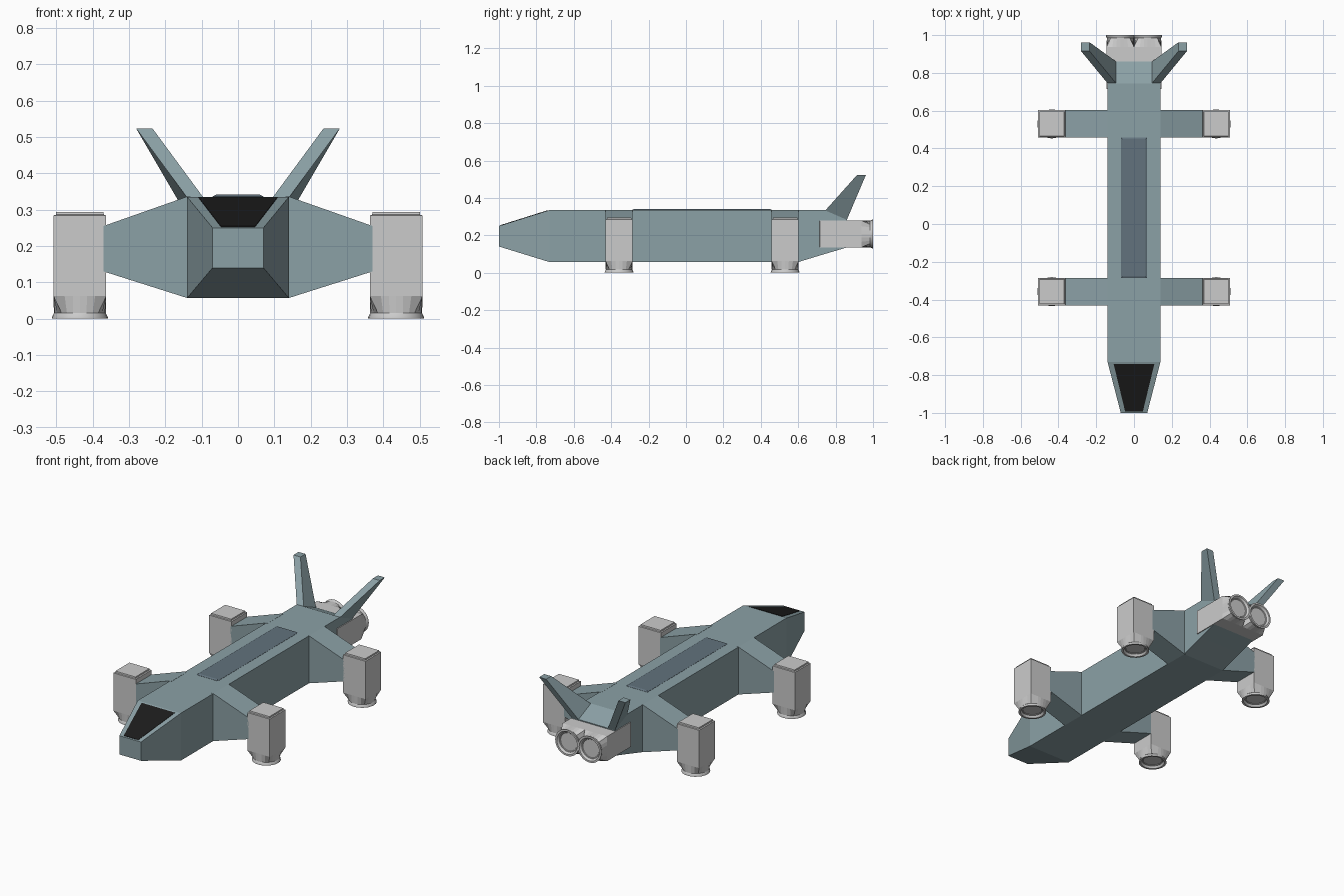
import bpy, bmesh, math
from mathutils import Matrix

if "Cube" in bpy.data.objects:
    bpy.data.objects.remove(bpy.data.objects["Cube"])


def material(name, rgb):
    m = bpy.data.materials.new(name)
    m.diffuse_color = (*rgb, 1)
    m.use_nodes = True
    m.node_tree.nodes["Principled BSDF"].inputs["Base Color"].default_value = m.diffuse_color
    return m


HULL = material("blue grey hull", (0.26, 0.355, 0.38))
PANEL = material("dark slate panel", (0.122, 0.17, 0.205))
ENGINE = material("light grey metal", (0.6, 0.6, 0.6))
GLASS = material("black glass", (0.012, 0.012, 0.012))


def loft(name, rings, mat, matrix=Matrix(), smooth=False):
    """Skin a row of closed rings with equal point counts and cap both ends."""
    bm = bmesh.new()
    loops = [[bm.verts.new(matrix @ Matrix.Translation(p).translation) for p in r] for r in rings]
    n = len(loops[0])
    for a, b in zip(loops, loops[1:]):
        for i in range(n):
            j = (i + 1) % n
            bm.faces.new((a[i], a[j], b[j], b[i]))
    bm.faces.new(loops[0])
    bm.faces.new(loops[-1])
    bmesh.ops.recalc_face_normals(bm, faces=bm.faces)
    mesh = bpy.data.meshes.new(name)
    bm.to_mesh(mesh)
    bm.free()
    mesh.materials.append(mat)
    ob = bpy.data.objects.new(name, mesh)
    bpy.context.collection.objects.link(ob)
    if smooth:
        bpy.ops.object.select_all(action='DESELECT')
        ob.select_set(True)
        bpy.context.view_layer.objects.active = ob
        bpy.ops.object.shade_smooth_by_angle(angle=math.radians(30))
    return ob


def section(y, w, z0, z1):
    return [(-w, y, z0), (w, y, z0), (w, y, z1), (-w, y, z1)]


def circle(r, z, square=False, n=24):
    """Ring of n points; square=True pushes them out to a square of half width r."""
    pts = []
    for i in range(n):
        c, s = math.cos(math.tau * i / n), math.sin(math.tau * i / n)
        k = r / max(abs(c), abs(s)) if square else r
        pts.append((c * k, s * k, z))
    return pts


def thruster(name, matrix):
    # square housing whose lower corners blend into a round outlet
    loft(name + "_housing", [circle(0.065, 0.294, True), circle(0.066, 0.286, True),
                             circle(0.0725, 0.284, True), circle(0.0725, 0.062, True),
                             circle(0.0715, 0.016)], ENGINE, matrix)
    # flared hollow nozzle
    loft(name + "_nozzle", [circle(0.07, 0.018), circle(0.0715, 0.015), circle(0.077, 0.004),
                            circle(0.077, 0), circle(0.066, 0), circle(0.058, 0.012),
                            circle(0.054, 0.0125), circle(0.052, 0.015)],
         ENGINE, matrix, smooth=True)


# Main fuselage with tapered nose and tail
loft("fuselage", [section(-1, 0.07, 0.14, 0.25), section(-0.73, 0.14, 0.057, 0.335),
                  section(0.6, 0.14, 0.057, 0.335), section(0.745, 0.14, 0.101, 0.335),
                  section(0.86, 0.14, 0.135, 0.285)], HULL)

# Cockpit window: thin plate on the sloped nose
def nose_z(y):
    return 0.25 + (y + 1) / 0.27 * 0.085


window = [(-0.047, -0.992), (0.047, -0.992), (0.108, -0.74), (-0.108, -0.74)]
loft("cockpit_window", [[(x, y, nose_z(y) + d) for x, y in window] for d in (-0.002, 0.002)], GLASS)

# Raised spine panel with chamfered edge
loft("spine_panel", [[(-w, a, z), (w, a, z), (w, b, z), (-w, b, z)]
                     for w, a, b, z in ((0.07, -0.287, 0.458, 0.33), (0.07, -0.287, 0.458, 0.336),
                                        (0.06, -0.278, 0.449, 0.341))], PANEL)

for side, sx in (("left", -1), ("right", 1)):
    # Stub wings with vertical thrusters at their tips
    for end, y in (("front", -0.358), ("rear", 0.53)):
        a, b = y - 0.0725, y + 0.0725
        loft(f"{end}_{side}_wing", [[(sx * x, a, z0), (sx * x, b, z0), (sx * x, b, z1), (sx * x, a, z1)]
                                    for x, z0, z1 in ((0.13, 0.057, 0.336), (0.14, 0.057, 0.336),
                                                      (0.37, 0.13, 0.255))], HULL)
        thruster(f"{end}_{side}_thruster", Matrix.Translation((sx * 0.435, y, 0)))
    # Swept tail fins rising from the sloped tail
    loft(f"{side}_tail_fin", [
        [(sx * 0.095, 0.745, 0.333), (sx * 0.14, 0.745, 0.333),
         (sx * 0.14, 0.86, 0.283), (sx * 0.095, 0.86, 0.283)],
        [(sx * 0.235, 0.915, 0.523), (sx * 0.28, 0.915, 0.523),
         (sx * 0.28, 0.962, 0.523), (sx * 0.235, 0.962, 0.523)]], HULL)
    # Rear main engines
    thruster(f"{side}_main_engine", Matrix.Translation((sx * 0.0725, 1, 0.207))
             @ Matrix.Rotation(math.pi / 2, 4, 'X'))
